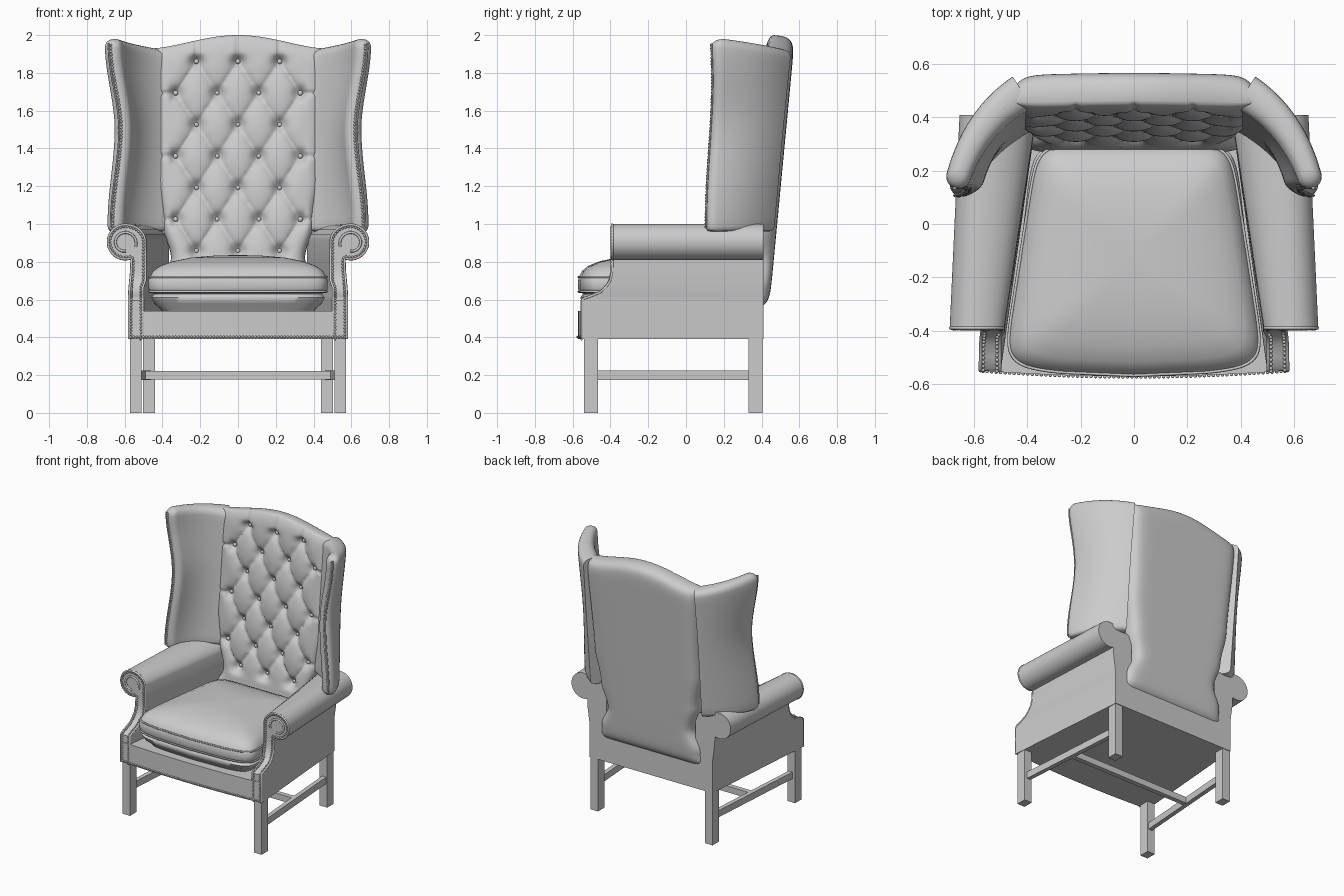
import bpy, bmesh
from math import sin, cos, pi, exp, radians, copysign
from mathutils import Vector

if "Cube" in bpy.data.objects:
    bpy.data.objects.remove(bpy.data.objects["Cube"])

def finish(name, bm, angle=40):
    bmesh.ops.recalc_face_normals(bm, faces=bm.faces[:])
    me = bpy.data.meshes.new(name)
    bm.to_mesh(me)
    bm.free()
    me.shade_smooth()
    me.set_sharp_from_angle(angle=radians(angle))
    ob = bpy.data.objects.new(name, me)
    bpy.context.collection.objects.link(ob)
    return ob

def loft(name, rings, angle=40, caps=True):
    bm = bmesh.new()
    vs = [[bm.verts.new(p) for p in r] for r in rings]
    n = len(rings[0])
    for a, b in zip(vs, vs[1:]):
        for i in range(n):
            j = (i + 1) % n
            bm.faces.new((a[i], a[j], b[j], b[i]))
    if caps:
        bm.faces.new(vs[0])
        bm.faces.new(vs[-1])
    return finish(name, bm, angle)

def box(name, x0, x1, y0, y1, z0, z1):
    return loft(name, [[(x0, y0, z), (x1, y0, z), (x1, y1, z), (x0, y1, z)] for z in (z0, z1)])

def table(pts, t):
    """Smooth interpolation in a short list of (t, value)."""
    if t <= pts[0][0]:
        return pts[0][1]
    for (a, p), (b, q) in zip(pts, pts[1:]):
        if t <= b:
            f = (t - a) / (b - a)
            return p + (q - p) * f * f * (3 - 2 * f)
    return pts[-1][1]

def pipe(name, pts, r=0.006, cyclic=False):
    cu = bpy.data.curves.new(name, 'CURVE')
    cu.dimensions = '3D'
    cu.bevel_depth = r
    cu.bevel_resolution = 2
    sp = cu.splines.new('POLY')
    sp.points.add(len(pts) - 1)
    for q, p in zip(sp.points, pts):
        q.co = (*p, 1)
    sp.use_cyclic_u = cyclic
    ob = bpy.data.objects.new(name, cu)
    bpy.context.collection.objects.link(ob)

def studs(name, paths, r=0.0075, step=0.017):
    bm = bmesh.new()
    for path in paths:
        path, carry = [Vector(p) for p in path], 0
        for a, b in zip(path, path[1:]):
            d, t = (b - a).length, carry
            while t < d:
                ret = bmesh.ops.create_icosphere(bm, subdivisions=1, radius=r)
                bmesh.ops.translate(bm, verts=ret['verts'], vec=a.lerp(b, t / d))
                t += step
            carry = t - d
    return finish(name, bm, 80)

# Legs and H-shaped stretchers
for sx, side in ((1, 'right'), (-1, 'left')):
    box('front_leg_' + side, sx * .51, sx * .572, -.54, -.465, 0, .4)
    box('back_leg_' + side, sx * .44, sx * .503, .33, .405, 0, .4)
    loft('side_stretcher_' + side, [[(sx * (x + dx), y, z) for dx, z in
         ((-.016, .175), (.016, .175), (.016, .225), (-.016, .225))]
         for x, y in ((.535, -.48), (.477, .35))])
box('cross_stretcher', -.505, .505, -.07, -.035, .177, .223)

# Seat frame with a bowed front rail
front = [(.58 * i / 12, -.55 - .022 * (1 - (i / 12) ** 2)) for i in range(-12, 13)]
loft('seat_frame', [[(x, y, z) for x, y in front + [(.505, .41), (-.505, .41)]] for z in (.39, .54)])
box('back_rail', -.49, .49, .3, .41, .5, .57)

# Cushions: rounded trapezoid outlines stacked in rings
def outline(s, z, wf, wb, y0, y1, bow):
    pts = []
    for i in range(96):
        c, d = cos(2 * pi * i / 96), sin(2 * pi * i / 96)
        u, v = copysign(abs(c) ** .22, c), copysign(abs(d) ** .22, d)
        w = wf + (wb - wf) * (v * s + 1) / 2
        y = (y0 + y1) / 2 + s * (v * (y1 - y0) / 2 - (bow * (1 - u * u) if v < 0 else 0) * abs(v))
        pts.append((u * s * w, y, z))
    return pts

seat = (.495, .365, -.535, .3, .038)
loft('seat_cushion', [outline(s, z, *seat) for s, z in (
    (.3, .61), (.75, .612), (.92, .625), (.985, .642), (1, .66), (1, .70), (.985, .72), (.95, .752),
    (.88, .778), (.75, .802), (.55, .822), (.3, .832), (.08, .835))], 60)
for z in (.642, .72):
    pipe('cushion_piping', outline(.99, z, *seat), .006, True)
loft('seat_deck', [outline(s, z, .475, .38, -.53, .3, .03) for s, z in (
    (.85, .5), (.9, .55), (.97, .58), (1, .61), (.97, .63), (.8, .64))], 60)

# Scroll arms
ZS = (.39, .5, .595, .605, .62, .64, .665, .7, .75, .815)
def arm_front(z):
    return table([(.6, -.55), (.62, -.50), (.65, -.435), (.69, -.402), (.76, -.39)], z)

def arm_profile(back=False, inset=0):
    cx, inner, low, mid = (.56, .365, .505, .525) if back else (.597, .487, .58, .567)
    left = [(inner + (.013 if z < .7 and not back else 0) + inset, z) for z in ZS]
    arc = []
    for k in range(33):
        a = radians(172 - k * 282 / 32)
        rx = (cx - inner if cos(a) < 0 and a > 0 else .095) - inset
        arc.append((cx + rx * cos(a), .905 + (.095 - inset) * sin(a)))
    right = [(table([(.6, low), (.8, mid)], z) - inset, z) for z in ZS]
    return left, arc, right[::-1]

def arm_path(sx, inset, off):
    l, a, r = arm_profile(False, inset)
    return [(sx * x, arm_front(z) - off, z) for x, z in l + a + r]

for sx, side in ((1, 'right'), (-1, 'left')):
    bm = bmesh.new()
    fr = [bm.verts.new(p) for p in arm_path(sx, 0, 0)]
    bl, ba, br = arm_profile(True)
    bk = [bm.verts.new((sx * x, .41, z)) for x, z in bl + ba + br]
    n, m = len(fr), len(ZS)
    for i in range(n):
        j = (i + 1) % n
        bm.faces.new((fr[i], fr[j], bk[j], bk[i]))
    for vs in (fr, bk):
        for i in range(m - 1):
            bm.faces.new((vs[i], vs[i + 1], vs[n - 2 - i], vs[n - 1 - i]))
        bm.faces.new(vs[m - 1:n - m + 1])
    finish('arm_' + side, bm, 35)
    pipe('arm_piping_' + side, arm_path(sx, .004, 0), .007)
    pipe('arm_scroll_' + side, [(sx * (.6 + r * cos(a)), -.392, .9 + r * sin(a)) for a, r in
         ((radians(200 - 11 * k), .062 - .0007 * k) for k in range(28))], .007)
    studs('arm_studs_' + side, [arm_path(sx, .014, .003)])
studs('rail_studs', [[(x * .98, y - .002, .402) for x, y in front]])

# Deep-buttoned back
def back_y(z):
    return .285 + .117 * (z - .8), .44 + .095 * (z - .55)

def half_width(z):
    return table([(.55, .44), (.66, .42), (.82, .355), (1.0, .40), (1.25, .435), (1.9, .455)], z)

BUTTONS = [(x, 1.86 - .167 * r) for r in range(7)
           for x in ((-.22, 0, .22) if r % 2 == 0 else (-.33, -.11, .11, .33))]

def tuft(x, z):
    a, b = x / .22 + (z - 1.86) / .334, x / .22 - (z - 1.86) / .334
    fade = table([(.29, 1), (.38, 0)], abs(x)) * table([(.8, 0), (.86, 1), (1.84, 1), (1.91, 0)], z)
    d = .032 * fade * (1 - abs(sin(pi * a) * sin(pi * b)) ** .4)
    for bx, bz in BUTTONS:
        q = (x - bx) ** 2 + (z - bz) ** 2
        if q < .02:
            d += .032 * exp(-q / .0011)
    # pleats running to the edges
    if z > 1.86:
        d += .012 * max(exp(-((x - c) / .01) ** 2) for c in (-.22, 0, .22))
    if abs(x) > .33:
        d += .012 * max(exp(-((z - c) / .01) ** 2) for c in (1.693, 1.359, 1.025))
    return d

bm = bmesh.new()
NU, NV = 100, 150
for is_front in (True, False):
    grid = []
    for j in range(NV + 1):
        t = 2 * j / NV - 1
        v = .45 * t + .55 * sin(pi / 2 * t)
        row = []
        for i in range(NU + 1):
            s = 2 * i / NU - 1
            u = .45 * s + .55 * sin(pi / 2 * s)
            top = 1.93 + .07 * (.5 + .5 * cos(pi * u)) ** .8
            z = .55 + (top - .55) * (v + 1) / 2
            x = u * half_width(z)
            f, b = back_y(z)
            mid = f + .45 * (b - f) - .03 * max(v, 0) ** 20
            e = max(0, (1 - abs(u) ** 12) * (1 - abs(v) ** 22)) ** .5
            y = mid + (f + tuft(x, z) - mid if is_front else b - mid) * e
            row.append(bm.verts.new((x, y, z)))
        grid.append(row)
    for r, q in zip(grid, grid[1:]):
        for i in range(NU):
            bm.faces.new((r[i], r[i + 1], q[i + 1], q[i]))
bmesh.ops.remove_doubles(bm, verts=bm.verts[:], dist=1e-5)
finish('tufted_back', bm, 80)

bm = bmesh.new()
for x, z in BUTTONS:
    ret = bmesh.ops.create_uvsphere(bm, u_segments=12, v_segments=8, radius=.014)
    bmesh.ops.translate(bm, verts=ret['verts'], vec=(x, back_y(z)[0] + tuft(x, z) - .003, z))
finish('back_buttons', bm, 80)

# Wings: curved plan section swept upwards with a waisted front edge
def wing_mid(s, z):
    dx = table([(1.0, .003), (1.5, -.035), (1.95, .017)], z)
    dy = table([(1.0, 0), (1.75, .035), (1.95, .03)], z)
    p0 = Vector((.42, .41 + .085 * (z - 1) / .9))
    p2 = Vector((.642 + dx, .148 + dy))
    p1 = Vector((.58 + dx * .4, p0.y - .10))
    d = 2 * (1 - s) * (p1 - p0) + 2 * s * (p2 - p1)
    return p0 * (1 - s) ** 2 + p1 * 2 * s * (1 - s) + p2 * s * s, d.normalized()

def wing_ring(sx, w, k):
    pts, N = [], 16
    smax = 1 - .06 * (1 - k)
    stations = [(i / N * smax, 90) for i in range(N + 1)] + [(smax, a) for a in range(75, -76, -15)]
    stations += [(i / N * smax, -90) for i in range(N, -1, -1)]
    for s, a in stations:
        z = .96 + w * (1.925 + .057 * s - .96)
        c, d = wing_mid(s, z)
        h = k * (.07 - .024 * s)
        q = c + Vector((-d.y, d.x)) * h * sin(radians(a)) + d * h * cos(radians(a))
        pts.append((sx * q.x, q.y, z))
    return pts

LEVELS = [(0, .5), (.004, .8), (.015, .95), (.03, 1)] + [(.03 + .92 * i / 20, 1) for i in range(1, 21)]
LEVELS += [(.968, .95), (.983, .8), (.993, .58), (.998, .35), (1, .1)]
for sx, side in ((1, 'right'), (-1, 'left')):
    loft('wing_' + side, [wing_ring(sx, w, k) for w, k in LEVELS], 60)
    line = []
    for i in range(41):
        z = .985 + .97 * i / 40
        c, d = wing_mid(1, z)
        q = c + d * .046
        line.append((sx * q.x, q.y, z))
    studs('wing_studs_' + side, [line])
    pipe('wing_piping_' + side, [(x + sx * .012, y + .001, z) for x, y, z in line], .005)
